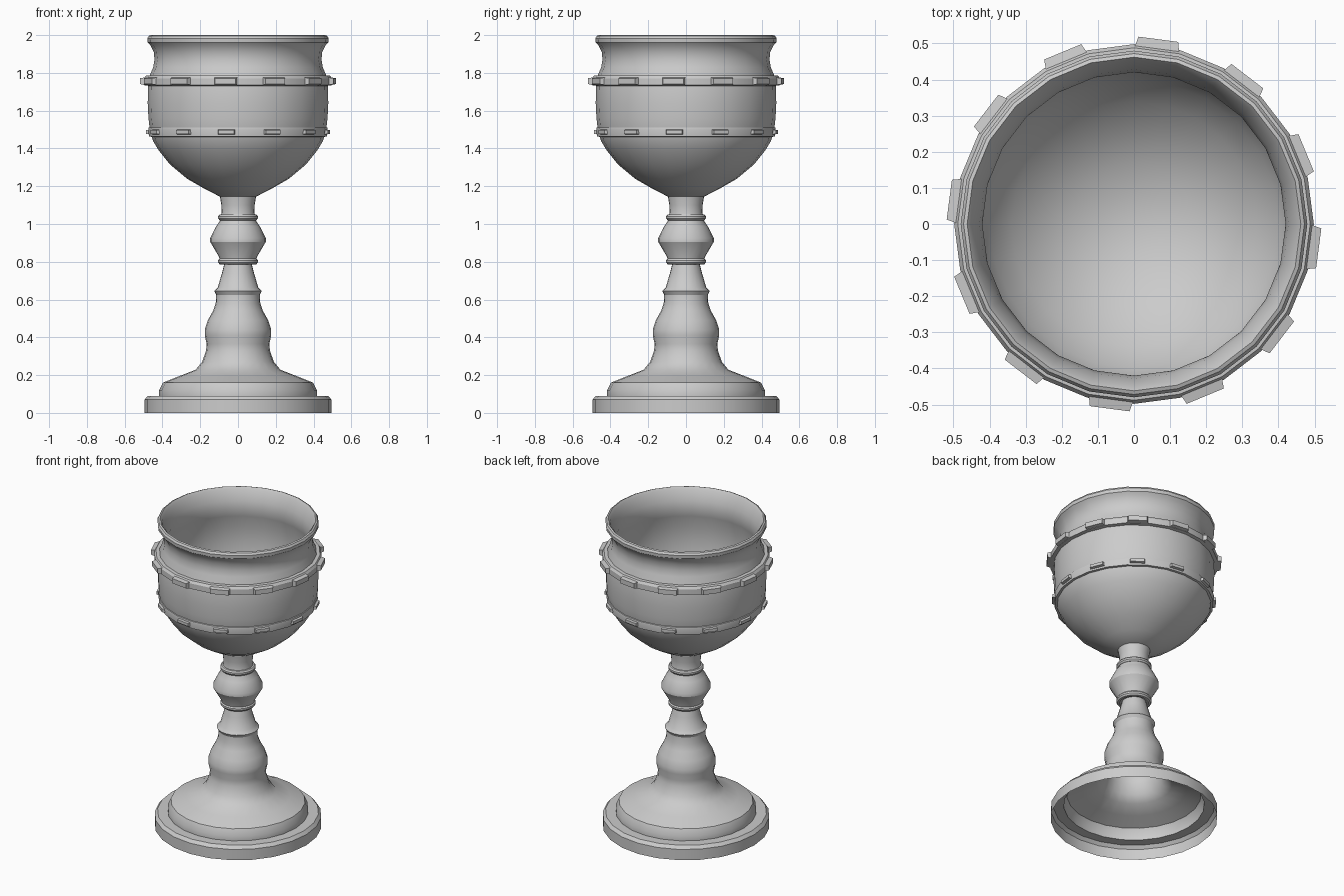
import bpy, bmesh
from math import cos, sin, pi, radians
from mathutils import Matrix, Vector

if "Cube" in bpy.data.objects:
    bpy.data.objects.remove(bpy.data.objects["Cube"])

SIDES = 24


def finish(name, bm, smooth=True):
    bmesh.ops.recalc_face_normals(bm, faces=bm.faces)
    me = bpy.data.meshes.new(name)
    bm.to_mesh(me)
    bm.free()
    ob = bpy.data.objects.new(name, me)
    bpy.context.collection.objects.link(ob)
    if smooth:
        bpy.ops.object.select_all(action='DESELECT')
        ob.select_set(True)
        bpy.context.view_layer.objects.active = ob
        bpy.ops.object.shade_smooth_by_angle(angle=radians(30))
    return ob


def lathe(name, profile, closed=False):
    """Revolve (radius, z) points around z; radius 0 becomes a pole."""
    bm = bmesh.new()
    rings = []
    for r, z in profile:
        if r == 0:
            rings.append([bm.verts.new((0, 0, z))] * SIDES)
        else:
            rings.append([bm.verts.new((r * cos(2 * pi * i / SIDES), r * sin(2 * pi * i / SIDES), z))
                          for i in range(SIDES)])
    pairs = list(zip(rings, rings[1:]))
    if closed:
        pairs.append((rings[-1], rings[0]))
    for a, b in pairs:
        for i in range(SIDES):
            j = (i + 1) % SIDES
            bm.faces.new(list(dict.fromkeys((a[i], a[j], b[j], b[i]))))
    return finish(name, bm)


def studs(name, r_in, r_out, z, length, height):
    """Twelve tapered blocks, one on every second facet of a band."""
    bm = bmesh.new()
    for k in range(12):
        new = bmesh.ops.create_cube(bm, size=1)['verts']
        for v in new:
            outer = v.co.x > 0
            inset = 0.014 if outer else 0
            v.co = Vector((r_out if outer else r_in,
                           v.co.y * (length - inset),
                           z + v.co.z * (height - inset * 0.8)))
        bmesh.ops.transform(bm, matrix=Matrix.Rotation(radians(30 * k - 7.5), 4, 'Z'), verts=new)
    return finish(name, bm, smooth=False)


# Hollow foot and turned stem, open underneath
lathe("foot_and_stem", [
    (.495, 0), (.495, .07), (.478, .09), (.417, .09), (.417, .12), (.398, .16),
    (.31, .195), (.225, .228), (.19, .27), (.169, .33), (.166, .365), (.176, .41),
    (.176, .44), (.16, .49), (.132, .54), (.118, .58), (.115, .625), (.126, .645),
    (.107, .665), (.085, .74), (.072, .79), (.095, .79), (.1, .825), (.147, .905), (.147, .925),
    (.117, .985), (.097, 1.015), (.087, 1.06), (.088, 1.1), (.096, 1.147)])

# Stem collars
for name, z in (("lower_collar", .802), ("upper_collar", 1.035)):
    lathe(name, [(.085, z - .017), (.098, z - .015), (.105, z - .005),
                 (.105, z + .006), (.098, z + .015), (.085, z + .017)], closed=True)

# Bowl: outer wall, rolled lip, inner wall
lathe("bowl", [
    (0, 1.145), (.096, 1.145), (.18, 1.188), (.27, 1.24), (.36, 1.315), (.42, 1.39), (.45, 1.44),
    (.466, 1.49), (.474, 1.56), (.478, 1.64), (.476, 1.74), (.466, 1.79),
    (.449, 1.83), (.442, 1.87), (.446, 1.91), (.463, 1.945), (.478, 1.962), (.48, 1.983),
    (.472, 1.996), (.462, 2.0), (.45, 1.985), (.428, 1.92), (.42, 1.87), (.43, 1.82),
    (.452, 1.74), (.454, 1.64), (.445, 1.5), (.4, 1.4), (.34, 1.325), (.25, 1.25),
    (.17, 1.21), (.09, 1.185), (0, 1.175)])

# Two bands around the bowl with their studs
lathe("upper_band", [(.465, 1.73), (.498, 1.735), (.498, 1.77), (.488, 1.785), (.46, 1.787)], closed=True)
studs("upper_band_studs", .485, .516, 1.756, .125, .042)
lathe("lower_band", [(.445, 1.46), (.471, 1.463), (.475, 1.5), (.473, 1.51), (.46, 1.516)], closed=True)
studs("lower_band_studs", .455, .485, 1.487, .097, .03)
